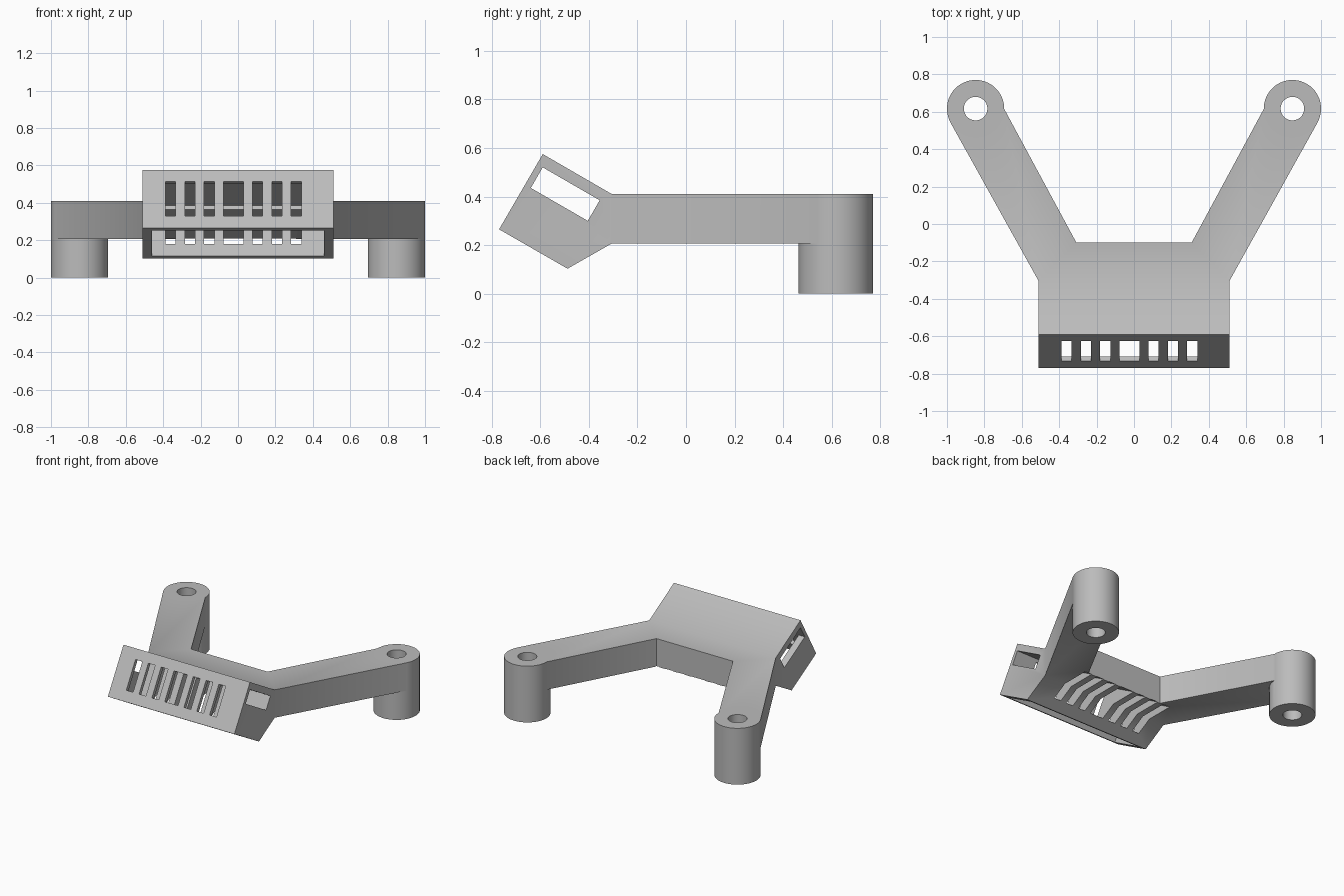
import bpy, bmesh, math

cube = bpy.data.objects.get("Cube")
if cube:
    bpy.data.objects.remove(cube, do_unlink=True)

grey = bpy.data.materials.new("plain grey")
grey.use_nodes = True
grey.diffuse_color = (0.5, 0.5, 0.5, 1)
grey.node_tree.nodes["Principled BSDF"].inputs["Base Color"].default_value = (0.5, 0.5, 0.5, 1)

HALF_WIDTH = 0.51
TILT = math.radians(30)
HUB_X, HUB_Y, HUB_R, HOLE_R = 0.847, 0.617, 0.153, 0.063
ARM_LOW, ARM_TOP = 0.207, 0.41


def prism(name, points, axis, low, high):
    """Extrude a 2D outline along x (points are y, z) or z (points are x, y)."""
    bm = bmesh.new()
    rings = []
    for h in (low, high):
        rings.append([bm.verts.new((h, a, b) if axis == "x" else (a, b, h)) for a, b in points])
    bm.faces.new(rings[0])
    bm.faces.new(rings[1])
    n = len(points)
    for i in range(n):
        j = (i + 1) % n
        bm.faces.new((rings[0][i], rings[0][j], rings[1][j], rings[1][i]))
    bmesh.ops.recalc_face_normals(bm, faces=bm.faces)
    mesh = bpy.data.meshes.new(name)
    bm.to_mesh(mesh)
    bm.free()
    mesh.materials.append(grey)
    obj = bpy.data.objects.new(name, mesh)
    bpy.context.collection.objects.link(obj)
    return obj


def circle(x, y, r, n=64):
    return [(x + r * math.cos(2 * math.pi * i / n), y + r * math.sin(2 * math.pi * i / n))
            for i in range(n)]


def tilted_rect(u0, u1, v0, v1):
    """Rectangle in the head's own axes: u runs backward, v runs up its front face."""
    c, s = math.cos(TILT), math.sin(TILT)
    return [(-0.77 + c * u + s * v, 0.265 - s * u + c * v)
            for u, v in ((u0, v0), (u1, v0), (u1, v1), (u0, v1))]


def combine(target, other, operation):
    mod = target.modifiers.new(other.name, "BOOLEAN")
    mod.object = other
    mod.operation = operation
    mod.solver = "EXACT"
    bpy.context.view_layer.objects.active = target
    bpy.ops.object.modifier_apply(modifier=mod.name)
    bpy.data.objects.remove(other, do_unlink=True)


# Flat body with two splayed arms
right_half = [(HALF_WIDTH, -0.305), (0.98, 0.54), (0.695, 0.617), (0.308, -0.1)]
outline = right_half + [(-x, y) for x, y in reversed(right_half)]
bracket = prism("vent_bracket", outline, "z", ARM_LOW, ARM_TOP)

# Tilted head
profile = [(-0.305, ARM_TOP), (-0.59, 0.575), (-0.77, 0.265), (-0.488, 0.103), (-0.305, ARM_LOW)]
combine(bracket, prism("head", profile, "x", -HALF_WIDTH, HALF_WIDTH), "UNION")

# Mounting hubs with bolt holes
for side in (-1, 1):
    combine(bracket, prism("hub", circle(side * HUB_X, HUB_Y, HUB_R), "z", 0, ARM_TOP), "UNION")
for side in (-1, 1):
    combine(bracket, prism("bolt_hole", circle(side * HUB_X, HUB_Y, HOLE_R, 40), "z", -0.1, 0.6),
            "DIFFERENCE")

# Cavity open at the bottom of the head, and the window through both ends
combine(bracket, prism("cavity", tilted_rect(0.028, 0.299, -0.1, 0.311), "x", -0.46, 0.46), "DIFFERENCE")
combine(bracket, prism("window", tilted_rect(0.028, 0.299, 0.213, 0.311), "x", -0.7, 0.7), "DIFFERENCE")

# Vent slots; the fourth is double width
for i in range(7):
    left = -0.388 + 0.1033 * i + (0.052 if i > 3 else 0)
    width = 0.107 if i == 3 else 0.055
    combine(bracket, prism("slot", tilted_rect(-0.1, 0.75, 0.075, 0.287), "x", left, left + width),
            "DIFFERENCE")

# Smooth round walls, keep edges crisp
bpy.ops.object.select_all(action="DESELECT")
bracket.select_set(True)
bpy.context.view_layer.objects.active = bracket
bpy.ops.object.shade_smooth_by_angle(angle=math.radians(32))
